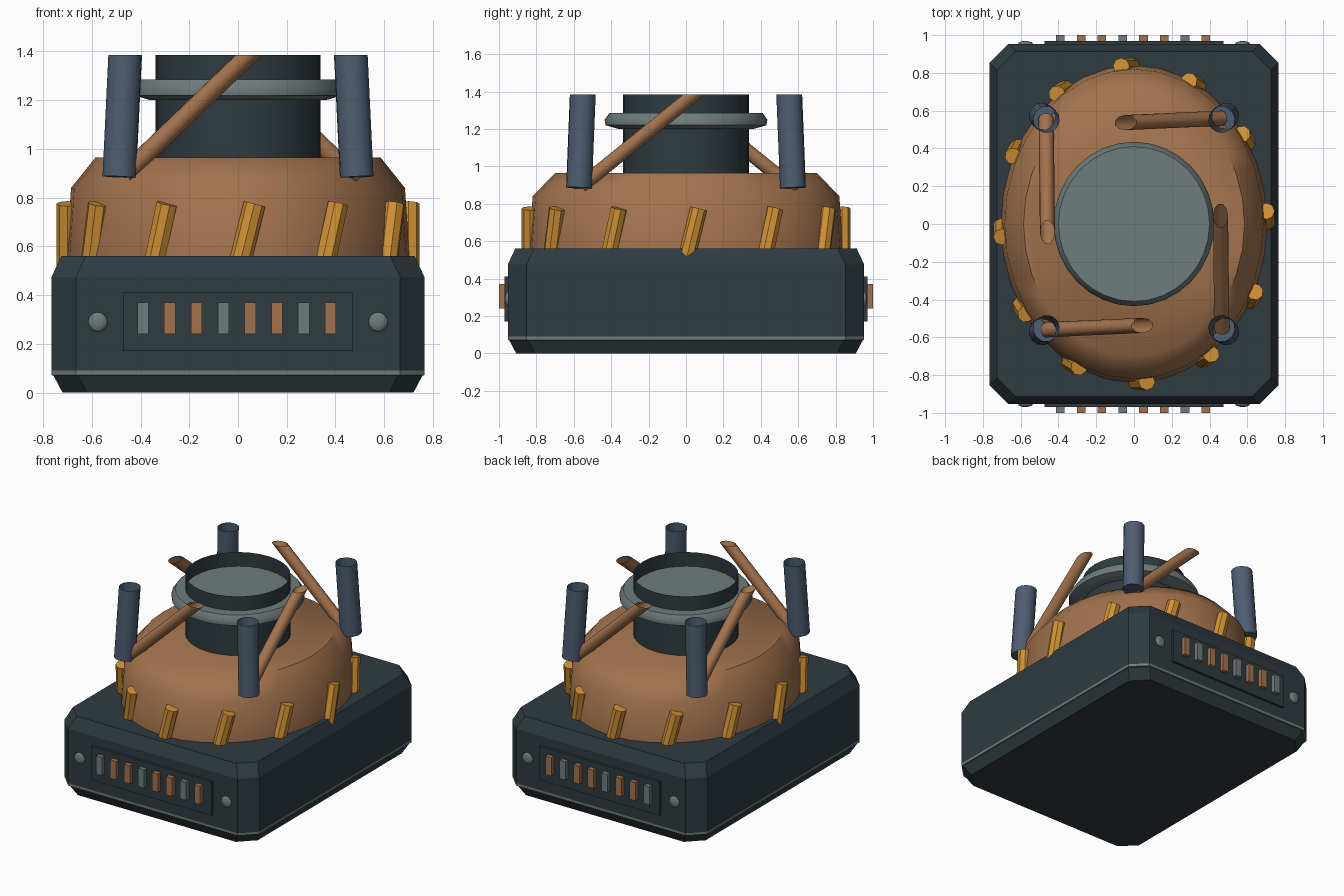
import bpy, bmesh
from math import cos, sin, pi, radians
from mathutils import Vector

if "Cube" in bpy.data.objects:
    bpy.data.objects.remove(bpy.data.objects["Cube"], do_unlink=True)


def material(name, rgb):
    m = bpy.data.materials.new(name)
    m.use_nodes = True
    m.diffuse_color = (*rgb, 1)
    m.node_tree.nodes["Principled BSDF"].inputs["Base Color"].default_value = (*rgb, 1)
    return m


SLATE = material("dark slate", (0.028, 0.043, 0.052))
COPPER = material("copper", (0.36, 0.17, 0.075))
GREY = material("grey metal", (0.16, 0.2, 0.2))
AMBER = material("amber", (0.65, 0.29, 0.035))
STEEL = material("blue steel", (0.075, 0.11, 0.165))


def finish(name, bm, mats, smooth=None):
    bmesh.ops.recalc_face_normals(bm, faces=bm.faces)
    mesh = bpy.data.meshes.new(name)
    bm.to_mesh(mesh)
    bm.free()
    obj = bpy.data.objects.new(name, mesh)
    bpy.context.collection.objects.link(obj)
    for m in mats:
        mesh.materials.append(m)
    if smooth:
        bpy.ops.object.select_all(action="DESELECT")
        obj.select_set(True)
        bpy.context.view_layer.objects.active = obj
        bpy.ops.object.shade_smooth_by_angle(angle=radians(smooth))
    return obj


def loft(name, rings, mats, bottom=True, top=True, smooth=None):
    """Skin a stack of equal-length point rings."""
    bm = bmesh.new()
    loops = [[bm.verts.new(p) for p in ring] for ring in rings]
    n = len(loops[0])
    for a, b in zip(loops, loops[1:]):
        for i in range(n):
            j = (i + 1) % n
            bm.faces.new((a[i], a[j], b[j], b[i]))
    if bottom:
        bm.faces.new(loops[0][::-1])
    if top:
        bm.faces.new(loops[-1])
    return finish(name, bm, mats, smooth)


def ellipse(rx, ry, z, n):
    return [(rx * cos(2 * pi * i / n), ry * sin(2 * pi * i / n), z) for i in range(n)]


def octagon(inset, z, cut=0.1):
    x, y = 0.765 - inset, 0.953 - inset
    return [(x, cut - y, z), (x, y - cut, z), (x - cut, y, z), (cut - x, y, z),
            (-x, y - cut, z), (-x, cut - y, z), (cut - x, -y, z), (x - cut, -y, z)]


def box(name, center, size, mat):
    bm = bmesh.new()
    bmesh.ops.create_cube(bm, size=1)
    bmesh.ops.scale(bm, vec=size, verts=bm.verts)
    bmesh.ops.translate(bm, vec=center, verts=bm.verts)
    return finish(name, bm, [mat])


def rod(name, start, end, r, sides, mat, flat_top=False):
    """Round bar from start to end; flat_top gives an open end cut level."""
    start, end = Vector(start), Vector(end)
    axis = (end - start).normalized()
    turn = axis.to_track_quat("Z", "Y")
    low = [start + turn @ Vector(p) for p in ellipse(r, r, 0, sides)]
    if flat_top:
        high = [p + axis * ((end.z - p.z) / axis.z) for p in low]
    else:
        high = [p + (end - start) for p in low]
    return loft(name, [low, high], [mat], top=not flat_top, smooth=40)


# Base block with chamfered edges and a thin trim band
base = loft("base", [octagon(0.045, 0), octagon(0.008, 0.07), octagon(0, 0.072),
                     octagon(0, 0.09), octagon(0, 0.475), octagon(0.04, 0.56)],
            [SLATE, GREY])
for face in base.data.polygons:
    if 0.07 < face.center.z < 0.09:
        face.material_index = 1

# Front and back control panels
buttons = [GREY, COPPER, COPPER, GREY, COPPER, COPPER, GREY, COPPER]
for side, label in ((-1, "front"), (1, "back")):
    box(label + "_panel", (0, side * 0.955, 0.29), (0.945, 0.03, 0.24), SLATE)
    for i, mat in enumerate(buttons):
        box(f"{label}_button_{i + 1}", (-0.39 + 0.11 * i, side * 0.98, 0.305),
            (0.046, 0.04, 0.13), mat)
    for x in (-0.575, 0.575):
        bm = bmesh.new()
        bmesh.ops.create_uvsphere(bm, u_segments=12, v_segments=8, radius=0.04)
        bmesh.ops.scale(bm, vec=(1, 0.4, 1), verts=bm.verts)
        bmesh.ops.translate(bm, vec=(x, side * 0.953, 0.29), verts=bm.verts)
        finish(label + "_bolt", bm, [GREY], 60)

# Oval dome
loft("dome", [ellipse(0.705, 0.84, 0.55, 32), ellipse(0.685, 0.82, 0.84, 32),
              ellipse(0.585, 0.70, 0.965, 32)], [COPPER], smooth=50)

# Neck tube, open at the top, and the collar disc through it
loft("neck", [ellipse(0.338, 0.338, 0.95, 32), ellipse(0.338, 0.338, 1.385, 32)],
     [SLATE], top=False, smooth=40)
loft("collar", [ellipse(0.36, 0.36, 1.20, 32), ellipse(0.425, 0.43, 1.22, 32),
                ellipse(0.425, 0.435, 1.25, 32), ellipse(0.40, 0.41, 1.285, 32)],
     [GREY], smooth=50)

# Slanted pegs around the dome
for i in range(12):
    a = i * pi / 6
    foot = Vector((0.70 * cos(a), 0.835 * sin(a), 0.50))
    lean = Vector((-sin(a), cos(a), 0)) * 0.068
    rod(f"peg_{i + 1}", foot, foot + lean + Vector((0, 0, 0.275)), 0.045, 8, AMBER)

# Leaning corner posts, each with a diagonal brace towards the next corner
corners = [(-1, -1), (1, -1), (1, 1), (-1, 1)]
for i, (sx, sy) in enumerate(corners):
    rod(f"post_{i + 1}", (sx * 0.487, sy * 0.572, 0.885), (sx * 0.463, sy * 0.552, 1.385),
        0.07, 12, STEEL, flat_top=True)
    nx, ny = corners[(i + 1) % 4]
    if nx != sx:
        end = (nx * 0.045, sy * 0.537, 1.385)
    else:
        end = (sx * 0.458, ny * 0.045, 1.385)
    rod(f"brace_{i + 1}", (sx * 0.465, sy * 0.56, 0.895), end, 0.04, 10, COPPER, flat_top=True)
